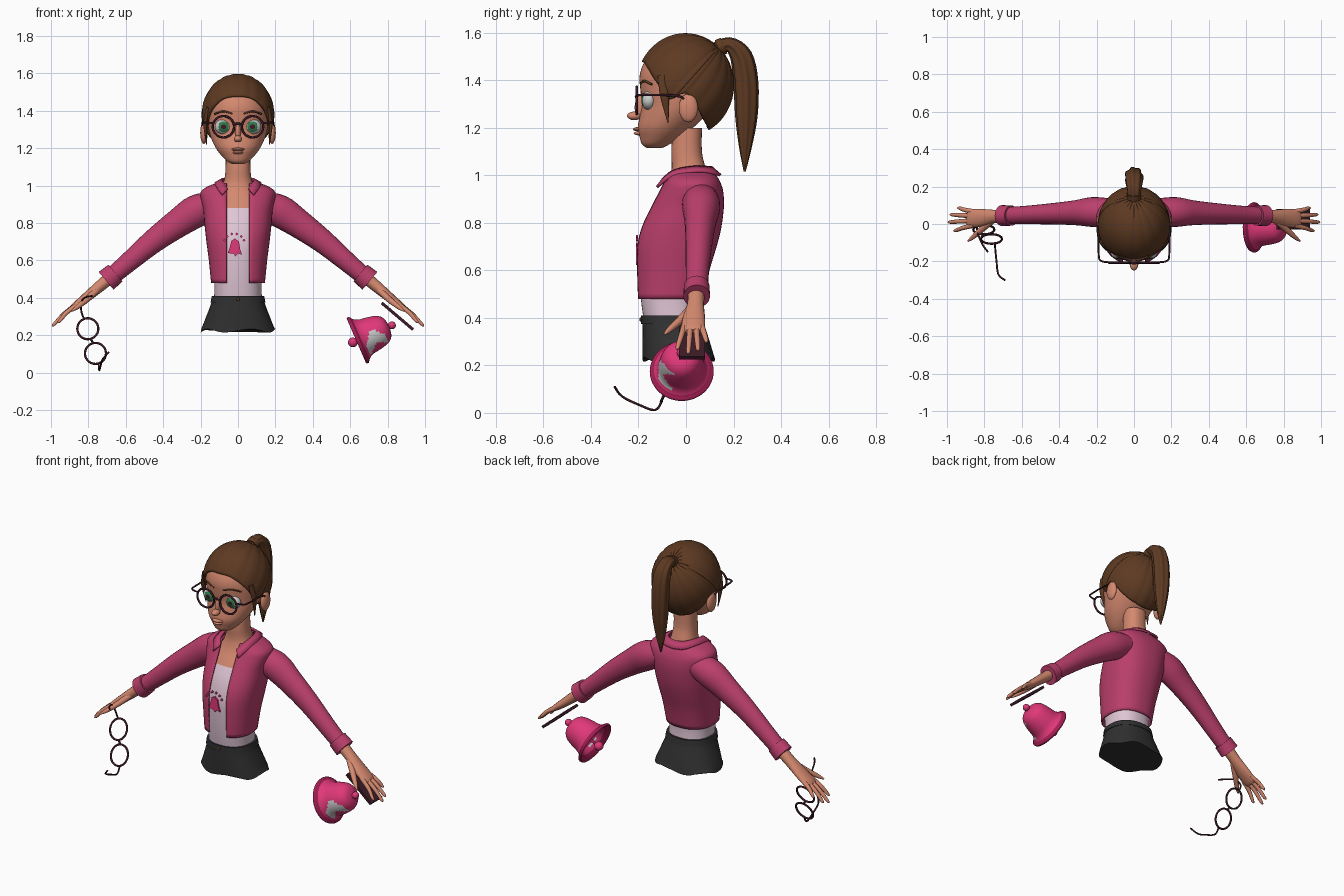
import bpy, bmesh, math
from mathutils import Vector

cube = bpy.data.objects.get("Cube")
if cube:
    bpy.data.objects.remove(cube)


def material(name, r, g, b):
    m = bpy.data.materials.new(name)
    m.use_nodes = True
    m.diffuse_color = (r, g, b, 1)
    node = next(n for n in m.node_tree.nodes if n.type == 'BSDF_PRINCIPLED')
    node.inputs["Base Color"].default_value = (r, g, b, 1)
    node.inputs["Roughness"].default_value = 0.7
    return m


SKIN = material("skin", .66, .25, .16)
HAIR = material("brown hair", .11, .042, .016)
JACKET = material("rose jacket", .5, .05, .15)
SHIRT = material("pale shirt", .74, .56, .66)
SKIRT = material("charcoal", .03, .03, .03)
PINK = material("bright pink", .75, .04, .19)
DEEP = material("deep pink", .38, .013, .09)
FRAME = material("dark plum", .045, .011, .02)
GREEN = material("eye green", .03, .19, .07)
SILVER = material("silver white", .6, .6, .6)
SIDES = (("left", 1), ("right", -1))


def finish(name, bm, mats, rule=None, angle=50):
    bmesh.ops.recalc_face_normals(bm, faces=bm.faces)
    for f in bm.faces:
        f.smooth = True
        if rule:
            f.material_index = rule(f.calc_center_median())
    me = bpy.data.meshes.new(name)
    bm.to_mesh(me)
    bm.free()
    for m in mats if isinstance(mats, tuple) else (mats,):
        me.materials.append(m)
    me.set_sharp_from_angle(angle=math.radians(angle))
    ob = bpy.data.objects.new(name, me)
    bpy.context.collection.objects.link(ob)
    return ob


def grid(name, rows, mats, closed=True, caps=True, rule=None, thick=0):
    bm = bmesh.new()
    vs = [[bm.verts.new(p) for p in row] for row in rows]
    n = len(rows[0])
    for a, b in zip(vs, vs[1:]):
        for i in range(n if closed else n - 1):
            j = (i + 1) % n
            bm.faces.new((a[i], a[j], b[j], b[i]))
    if caps:
        bm.faces.new(vs[0])
        bm.faces.new(vs[-1])
    ob = finish(name, bm, mats, rule)
    if thick:
        mod = ob.modifiers.new("thickness", 'SOLIDIFY')
        mod.thickness, mod.offset = thick, 0
    return ob


def smooth(pts, n=4):
    """Interpolate tuples of any size with a Catmull-Rom spline."""
    out = []
    for i in range(len(pts) - 1):
        quad = (pts[max(i - 1, 0)], pts[i], pts[i + 1], pts[min(i + 2, len(pts) - 1)])
        for k in range(n):
            t = k / n
            out.append(tuple(b + .5 * t * (c - a + t * (2*a - 5*b + 4*c - d + t * (3*(b - c) + d - a)))
                             for a, b, c, d in zip(*quad)))
    return out + [tuple(pts[-1])]


def loft(name, rings, mats, power=2.0, gap=0, wave=0, seg=48, **kw):
    """Stack oval rings given as (z, half width, front y, back y)."""
    rows = []
    for k, (z, rx, yf, yb) in enumerate(smooth(rings)):
        a0 = math.asin((gap / rx) ** (power / 2)) if gap else 0
        row = []
        for i in range(seg):
            a = a0 + (2 * math.pi - 2 * a0) * i / (seg - 1 if gap else seg)
            s, c = math.sin(a), math.cos(a)
            bend = lambda v: math.copysign(abs(v) ** (2 / power), v)
            dz = wave * math.sin(5 * a) if k == 0 else 0
            row.append((rx * bend(s), (yf + yb) / 2 - (yb - yf) / 2 * bend(c), z + dz))
        rows.append(row)
    return grid(name, rows, mats, closed=not gap, caps=not gap, **kw)


def tube(name, pts, mats, side=1, ref=(0, 1, 0), seg=16, n=4, groove=0, **kw):
    """Sweep an oval along (x, y, z, radius along ref, other radius)."""
    pts = smooth([(p[0] * side, *p[1:]) for p in pts], n)
    rows = []
    for i, p in enumerate(pts):
        t = (Vector(pts[min(i + 1, len(pts) - 1)][:3]) - Vector(pts[max(i - 1, 0)][:3])).normalized()
        u = Vector(ref)
        u = (u - t * u.dot(t)).normalized()
        v = t.cross(u)
        row = []
        for j in range(seg):
            a = 2 * math.pi * j / seg
            g = 1 + groove * math.cos(7 * a)
            row.append(Vector(p[:3]) + u * p[3] * g * math.cos(a) + v * p[4] * g * math.sin(a))
        rows.append(row)
    return grid(name, rows, mats, **kw)


def wire(name, pts, r=.006, side=1, ref=(1, 0, 0), mat=FRAME):
    return tube(name, [(*p, r, r) for p in pts], mat, side, ref, seg=8)


def ring(name, c, r, tilt=0):
    pts = []
    for k in range(25):
        a = k * math.pi / 12
        pts.append((c[0] + r * math.cos(a), c[1] + tilt * r * math.sin(a), c[2] + r * math.sin(a)))
    return wire(name, pts, ref=(0, 1, 0))


def ball(name, c, size, mats, rule=None):
    bm = bmesh.new()
    bmesh.ops.create_uvsphere(bm, u_segments=24, v_segments=20, radius=1)
    for v in bm.verts:
        x, y, z = v.co
        v.co = (c[0] + x * size[0], c[1] - z * size[1], c[2] + y * size[2])
    return finish(name, bm, mats, rule)


# Head and face
loft("head", [(1.115, .03, -.165, -.1), (1.13, .058, -.185, -.07), (1.16, .088, -.195, -.02),
              (1.2, .118, -.203, .03), (1.25, .142, -.194, .08), (1.3, .157, -.185, .12),
              (1.36, .165, -.192, .15), (1.42, .165, -.195, .16), (1.48, .152, -.173, .15),
              (1.53, .115, -.125, .11), (1.57, .05, -.05, .06)], SKIN)
ball("nose_tip", (0, -.218, 1.25), (.022, .03, .018), SKIN)
ball("nose_bridge", (0, -.192, 1.285), (.015, .024, .05), SKIN)
ball("upper_lip", (0, -.2, 1.194), (.034, .024, .009), SKIN)
ball("lower_lip", (0, -.196, 1.177), (.028, .024, .009), SKIN)
for label, s in SIDES:
    ex, ez = .077 * s, 1.315

    def eye_rule(c, ex=ex, ez=ez):
        d = math.hypot(c.x - ex, c.z - ez)
        return 0 if d > .029 or c.y > -.155 else 1 if d > .012 else 2
    ball(label + "_eye", (ex, -.156, ez), (.047, .032, .04), (SILVER, GREEN, FRAME), eye_rule)
    ball(label + "_ear", (.182 * s, .01, 1.283), (.02, .04, .06), SKIN)
    wire(label + "_eyebrow", [(.03, -.19, 1.385), (.08, -.176, 1.397), (.125, -.145, 1.383)],
         .005, s, mat=HAIR, ref=(0, 0, 1))
    # Worn glasses
    ring(label + "_lens_rim", (.078 * s, -.207, 1.315), .057)
    wire(label + "_temple", [(.132, -.205, 1.335), (.18, -.195, 1.338), (.189, -.15, 1.338),
                             (.191, -.02, 1.33), (.185, .02, 1.27)], .005, s, ref=(0, 0, 1))
    # Loose lock in front of the ear
    tube(label + "_lock", [(.16, -.1, 1.42, .02, .01), (.175, -.09, 1.33, .018, .01),
                           (.168, -.075, 1.22, .002, .002)], HAIR, s)
wire("glasses_bridge", [(-.023, -.207, 1.325), (0, -.21, 1.332), (.023, -.207, 1.325)], ref=(0, 0, 1))

# Hair cap combed from the hairline to the tie
half = [(0, -.18, 1.475), (.06, -.17, 1.47), (.11, -.15, 1.44), (.15, -.11, 1.38), (.17, -.08, 1.32),
        (.18, -.045, 1.33), (.18, 0, 1.345), (.175, .045, 1.29), (.13, .08, 1.22), (.07, .1, 1.185), (0, .1, 1.18)]
loop = smooth(half + [(-x, y, z) for x, y, z in half[-2::-1]], 6)[:-1]
centre, radii = Vector((0, -.003, 1.38)), Vector((.183, .195, .207))


def unit(p):
    return Vector([d / r for d, r in zip(Vector(p) - centre, radii)]).normalized()


tie = unit((0, .13, 1.53))
strands = []
for k in range(1, 25):
    row = []
    for i, p in enumerate(loop):
        d = tie.slerp(unit(p), k / 24) * (1.005 + .014 * abs(math.sin(i * math.pi / 6)))
        row.append(centre + Vector([a * r for a, r in zip(d, radii)]))
    strands.append(row)
grid("hair_cap", strands, HAIR, caps=False, thick=.016)
tube("ponytail", [(0, .12, 1.525, .03, .03), (0, .18, 1.55, .036, .03), (0, .232, 1.5, .045, .045),
                  (0, .252, 1.39, .048, .05), (0, .254, 1.25, .042, .045), (0, .25, 1.12, .026, .026),
                  (0, .247, 1.015, .004, .004)], HAIR, ref=(1, 0, 0), seg=42, groove=.08)
tube("hair_tie", [(0, .135, 1.535, .038, .036), (0, .16, 1.546, .038, .036)], HAIR, ref=(1, 0, 0))

# Body: neck and chest over the shirt
loft("body_and_shirt", [(.37, .128, -.175, .065), (.48, .127, -.19, .06), (.6, .135, -.199, .08),
                        (.7, .145, -.198, .11), (.8, .15, -.172, .13), (.88, .15, -.13, .13),
                        (.95, .11, -.085, .1), (1.0, .085, -.065, .09), (1.04, .072, -.06, .08),
                        (1.1, .066, -.062, .067), (1.2, .066, -.055, .067)],
     (SHIRT, SKIN), 2.3, rule=lambda c: int(c.z > .88))
loft("skirt", [(.225, .2, -.183, .122), (.3, .17, -.184, .1), (.37, .144, -.184, .078),
               (.405, .137, -.184, .07)], SKIRT, 2.3, wave=.01)
loft("waistband", [(.375, .147, -.19, .08), (.41, .14, -.19, .074)], SKIRT, 2.3)
ball("waist_button", (0, -.19, .393), (.009, .006, .009), HAIR)

# Shirt print: a small bell with a splash above it
outline = [(-.055, .64), (-.045, .665), (-.035, .705), (-.015, .718), (.005, .7), (.012, .66), (.022, .63),
           (0, .638), (-.012, .622), (-.025, .636)]
bm = bmesh.new()
shapes = [outline]
for k in range(6):
    a = math.radians(20 + 28 * k)
    x, z = -.02 + .055 * math.cos(a), .69 + .052 * math.sin(a)
    shapes.append([(x + .008 * math.cos(b), z + .008 * math.sin(b)) for b in (0, 1.57, 3.14, 4.71)])
for shape in shapes:
    face = bm.faces.new([bm.verts.new((x, -.211, z)) for x, z in shape])
    new = bmesh.ops.extrude_face_region(bm, geom=[face])["geom"]
    for v in new:
        if isinstance(v, bmesh.types.BMVert):
            v.co.y += .009
finish("shirt_print", bm, PINK)

# Open jacket
loft("jacket", [(.48, .14, -.206, .07), (.6, .152, -.209, .095), (.7, .165, -.207, .125),
                (.78, .174, -.188, .145), (.87, .182, -.145, .156), (.93, .195, -.112, .153),
                (.965, .195, -.095, .143), (.99, .165, -.085, .13), (1.012, .11, -.076, .112)],
     JACKET, 2.4, gap=.06, thick=.008)
inner = [(.055, -.095, .985), (.08, -.05, 1.02), (.083, .03, 1.035), (.055, .09, 1.035), (0, .107, 1.033)]
outer = [(.085, -.122, .95), (.118, -.06, .995), (.118, .05, 1.015), (.075, .125, 1.005), (0, .145, 1.0)]
grid("collar", [smooth(h + [(-x, y, z) for x, y, z in h[-2::-1]]) for h in (inner, outer)],
     JACKET, closed=False, caps=False, thick=.012)

# Arms and hands
for label, s in SIDES:
    tube(label + "_sleeve", [(.12, .06, .9, .075, .07), (.22, .064, .865, .08, .087), (.32, .06, .8, .066, .077),
                             (.45, .054, .705, .056, .064), (.58, .048, .595, .049, .053),
                             (.68, .045, .51, .046, .047)], JACKET, s, seg=24)
    tube(label + "_cuff", [(.655, .045, .533, .054, .058), (.705, .045, .491, .056, .062)], JACKET, s, seg=24)
    tube(label + "_palm", [(.69, .043, .503, .036, .033), (.75, .04, .453, .036, .03), (.82, .033, .395, .048, .025),
                           (.875, .03, .353, .048, .018), (.89, .03, .342, .038, .011)], SKIN, s)
    fingers = (("index", -.007, (.965, -.035), .268), ("middle", .018, (.995, .01), .25),
               ("ring", .043, (.985, .05), .262), ("little", .066, (.945, .085), .296))
    for finger, y, (tx, ty), tz in fingers:
        tube(f"{label}_{finger}_finger", [(.855, y, .367, .013, .014),
             ((.865 + tx) / 2, (y + ty) / 2, (.36 + tz) / 2 + .008, .012, .012),
             (tx - .012, ty, tz + .009, .009, .009), (tx, ty, tz, .003, .003)], SKIN, s, seg=10)
    tube(label + "_thumb", [(.755, .02, .44, .018, .018), (.81, -.025, .39, .017, .017),
                            (.86, -.07, .35, .012, .012), (.888, -.092, .33, .004, .004)], SKIN, s, seg=10)

# Glasses dangling from the right hand
ring("spare_upper_rim", (-.803, -.03, .235), .056, .45)
ring("spare_lower_rim", (-.762, -.08, .103), .056, .45)
wire("spare_bridge", [(-.79, -.055, .182), (-.78, -.053, .17), (-.778, -.055, .157)])
wire("spare_upper_temple", [(-.822, -.008, .285), (-.838, -.01, .33), (-.835, -.05, .385),
                            (-.81, -.11, .405), (-.78, -.15, .41)], .005)
wire("spare_lower_temple", [(-.745, -.1, .053), (-.742, -.13, .012), (-.735, -.2, .035),
                            (-.725, -.27, .07), (-.69, -.3, .11)], .005, ref=(0, 0, 1))

# Phone beneath the left hand
tube("phone", [(.77, .025, .372, .055, .009), (.935, .025, .232, .055, .009)], FRAME, seg=4, n=1,
     ref=(0, 1, 0)).hide_render = True
bpy.data.objects.remove(bpy.data.objects["phone"])
bpy.ops.mesh.primitive_cube_add(size=1, location=(.852, .025, .302), rotation=(0, math.atan2(.14, .165), 0))
phone = bpy.context.object
phone.name = "phone"
phone.scale = (.22, .11, .016)
phone.data.materials.append(FRAME)

# Handbell lying on its side
mouth, axis = Vector((.637, -.018, .172)), Vector((.917, 0, .4)).normalized()
front, down = Vector((0, -1, 0)), Vector((.4, 0, -.917)).normalized()


def bell_rule(c):
    d = c - mouth
    h, a = d.dot(axis), math.degrees(math.atan2(d.dot(down), d.dot(front)))
    r = (d - axis * h).length
    if h < .02 or r < .095 - .45 * max(h - .02, 0) ** 1.0 and h < .13 and r < .075:
        return 1
    return 2 if .035 < h < .15 and r > .076 and abs(a - 28 - 18 * math.sin(h * 50)) < 24 else 0


profile = [(.15, .003), (.13, .055), (.06, .07), (.02, .095), (0, .12), (-.004, .13), (.01, .134), (.022, .117),
           (.05, .1), (.1, .092), (.15, .078), (.178, .05), (.188, .003)]
grid("bell", [[mouth + axis * h + (front * math.cos(a) + down * math.sin(a)) * r
               for a in [k * math.pi / 32 for k in range(64)]] for h, r in smooth(profile)],
     (PINK, DEEP, SILVER), rule=bell_rule)
ball("bell_knob", mouth + axis * .203, (.021, .021, .021), PINK)
ball("bell_clapper", mouth - axis * .025, (.026, .026, .026), PINK)
wire("clapper_stem", [mouth, mouth + axis * .14], .008, ref=(0, 1, 0), mat=DEEP)
